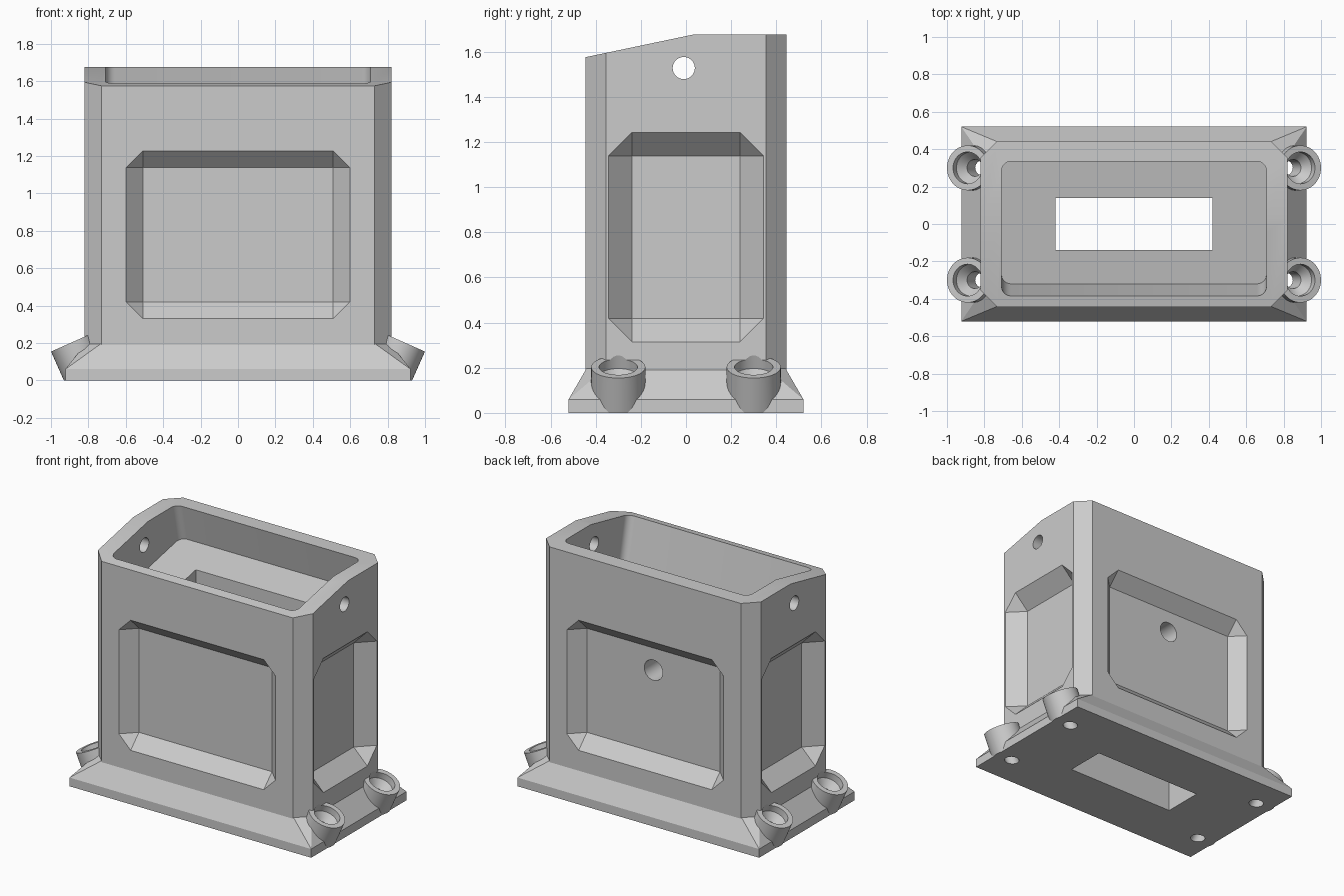
import bpy, bmesh, math
from mathutils import Matrix, Vector

if "Cube" in bpy.data.objects:
    bpy.data.objects.remove(bpy.data.objects["Cube"], do_unlink=True)

grey = bpy.data.materials.new("plain_grey")
grey.use_nodes = True
colour = (0.6, 0.6, 0.6, 1)
grey.diffuse_color = colour
grey.node_tree.nodes["Principled BSDF"].inputs["Base Color"].default_value = colour

HALF_X, HALF_Y, CHAMFER = 0.82, 0.445, 0.09
TOP, SLOPE_START, SLOPE = 1.675, 0.03, 0.21
TILT = math.atan(SLOPE)


def finish(name, bm):
    bmesh.ops.recalc_face_normals(bm, faces=bm.faces)
    mesh = bpy.data.meshes.new(name)
    bm.to_mesh(mesh)
    bm.free()
    ob = bpy.data.objects.new(name, mesh)
    bpy.context.collection.objects.link(ob)
    mesh.materials.append(grey)
    return ob


def hull(name, points):
    bm = bmesh.new()
    verts = [bm.verts.new(p) for p in points]
    bmesh.ops.convex_hull(bm, input=verts)
    bmesh.ops.dissolve_limit(bm, angle_limit=0.001, verts=bm.verts, edges=bm.edges)
    return finish(name, bm)


def lathe(name, origin, axis, profile, sides=48):
    """Closed round solid from (radius, distance along axis) pairs."""
    turn = Vector(axis).to_track_quat('Z', 'Y')
    bm = bmesh.new()
    rings = []
    for r, d in profile:
        ring = []
        for i in range(sides):
            a = 2 * math.pi * i / sides
            ring.append(bm.verts.new(Vector(origin) + turn @ Vector((r * math.cos(a), r * math.sin(a), d))))
        rings.append(ring)
    for low, high in zip(rings, rings[1:]):
        for i in range(sides):
            j = (i + 1) % sides
            bm.faces.new((low[i], low[j], high[j], high[i]))
    bm.faces.new(rings[0])
    bm.faces.new(rings[-1])
    return finish(name, bm)


def octagon(hx, hy, c):
    half = [(hx, hy - c), (hx - c, hy), (c - hx, hy), (-hx, hy - c)]
    return half + [(-x, -y) for x, y in half]


def box(name, lo, hi):
    return hull(name, [(x, y, z) for x in (lo[0], hi[0])
                       for y in (lo[1], hi[1]) for z in (lo[2], hi[2])])


def combine(target, others, operation):
    """Apply one boolean with a whole group of solids, then drop them."""
    group = bpy.data.collections.new("boolean_group")
    for ob in others:
        group.objects.link(ob)
    mod = target.modifiers.new("boolean", 'BOOLEAN')
    mod.operation, mod.solver = operation, 'EXACT'
    mod.operand_type, mod.collection = 'COLLECTION', group
    bpy.context.view_layer.objects.active = target
    bpy.ops.object.modifier_apply(modifier=mod.name)
    for ob in others:
        bpy.data.objects.remove(ob, do_unlink=True)
    bpy.data.collections.remove(group)


def rim(y):
    return TOP - SLOPE * max(0, SLOPE_START - y)


# Chamfered tower whose top slopes down to the front
outline = octagon(HALF_X, HALF_Y, CHAMFER)
tower = [(x, y, 0.03) for x, y in outline] + [(x, y, rim(y)) for x, y in outline]
tower += [(s * HALF_X, SLOPE_START, TOP) for s in (-1, 1)]
housing = hull("housing", tower)

# Base plate with sloped skirt, left deep below the ground for trimming
skirt = [(sx * 0.923, sy * 0.52, z) for sx in (-1, 1) for sy in (-1, 1) for z in (-0.1, 0.06)]
skirt += [(x, y, 0.21) for x, y in octagon(HALF_X - 0.016, HALF_Y - 0.012, CHAMFER)]
solids = [hull("base_skirt", skirt)]

# Leaning screw bosses at the ends, each with a countersunk hole
lean = math.radians(24)
cutters = [box("ground_trim", (-2, -2, -1), (2, 2, 0))]
for sx in (-1, 1):
    for sy in (-1, 1):
        top = (sx * 0.89, sy * 0.3, 0.203)
        up = (sx * math.sin(lean), 0, math.cos(lean))
        solids.append(lathe("screw_boss", top, up, [(0.12, -0.3), (0.12, 0)]))
        cutters.append(lathe("screw_hole", top, up, [
            (0.045, -0.4), (0.045, -0.095), (0.085, -0.045), (0.085, 0.05)]))


# Bevelled recess panels on the four walls
def panel(wall, half_w, low, high, bevel, depth, angle):
    mid, half_h = (low + high) / 2, (high - low) / 2
    points = []
    for lift in (0, 0.1):
        points += [(u, -wall - lift, mid + v) for u, v in octagon(half_w, half_h, bevel)]
    points += [(su * (half_w - bevel), depth - wall, mid + sv * (half_h - bevel))
               for su in (-1, 1) for sv in (-1, 1)]
    spin = Matrix.Rotation(angle, 3, 'Z')
    return hull("wall_panel", [spin @ Vector(p) for p in points])


for turn in range(4):
    if turn % 2:
        size = (HALF_X, 0.343, 0.315, 1.242, 0.104, 0.104)
    else:
        size = (HALF_Y, 0.598, 0.33, 1.228, 0.09, 0.09)
    cutters.append(panel(*size, turn * math.pi / 2))

# Tilted tray with rounded corners, its floor parallel to the sloped rim
RADIUS, STEPS = 0.05, 6
floor_front = Vector((0, -0.32, 1.28))
along = Vector((0, math.cos(TILT), math.sin(TILT)))
normal = Vector((0, -math.sin(TILT), math.cos(TILT)))
length = 0.722
tray = []
for sx, near, quarter in ((1, False, 0), (-1, False, 1), (-1, True, 2), (1, True, 3)):
    cx, cy = sx * (0.708 - RADIUS), RADIUS if near else length - RADIUS
    for i in range(STEPS + 1):
        a = (quarter + i / STEPS) * math.pi / 2
        p = floor_front + along * (cy + RADIUS * math.sin(a))
        p.x = cx + RADIUS * math.cos(a)
        tray += [p, p + normal * 0.6]
cutters.append(hull("tray", tray))

# Slot through the floor, pin holes in the end walls, cable hole in the back
cutters.append(box("slot", (-0.42, -0.14, -0.5), (0.42, 0.14, 1.6)))
cutters.append(lathe("pin_hole", (0, -0.01, 1.527), (1, 0, 0), [(0.049, -1), (0.049, 1)]))
cutters.append(lathe("cable_hole", (0, 0, 0.985), (0, 1, 0), [(0.07, 0), (0.07, 0.6)]))

combine(housing, solids, 'UNION')
combine(housing, cutters, 'DIFFERENCE')

bpy.ops.object.select_all(action='DESELECT')
housing.select_set(True)
bpy.context.view_layer.objects.active = housing
bpy.ops.object.shade_smooth_by_angle(angle=math.radians(20))
